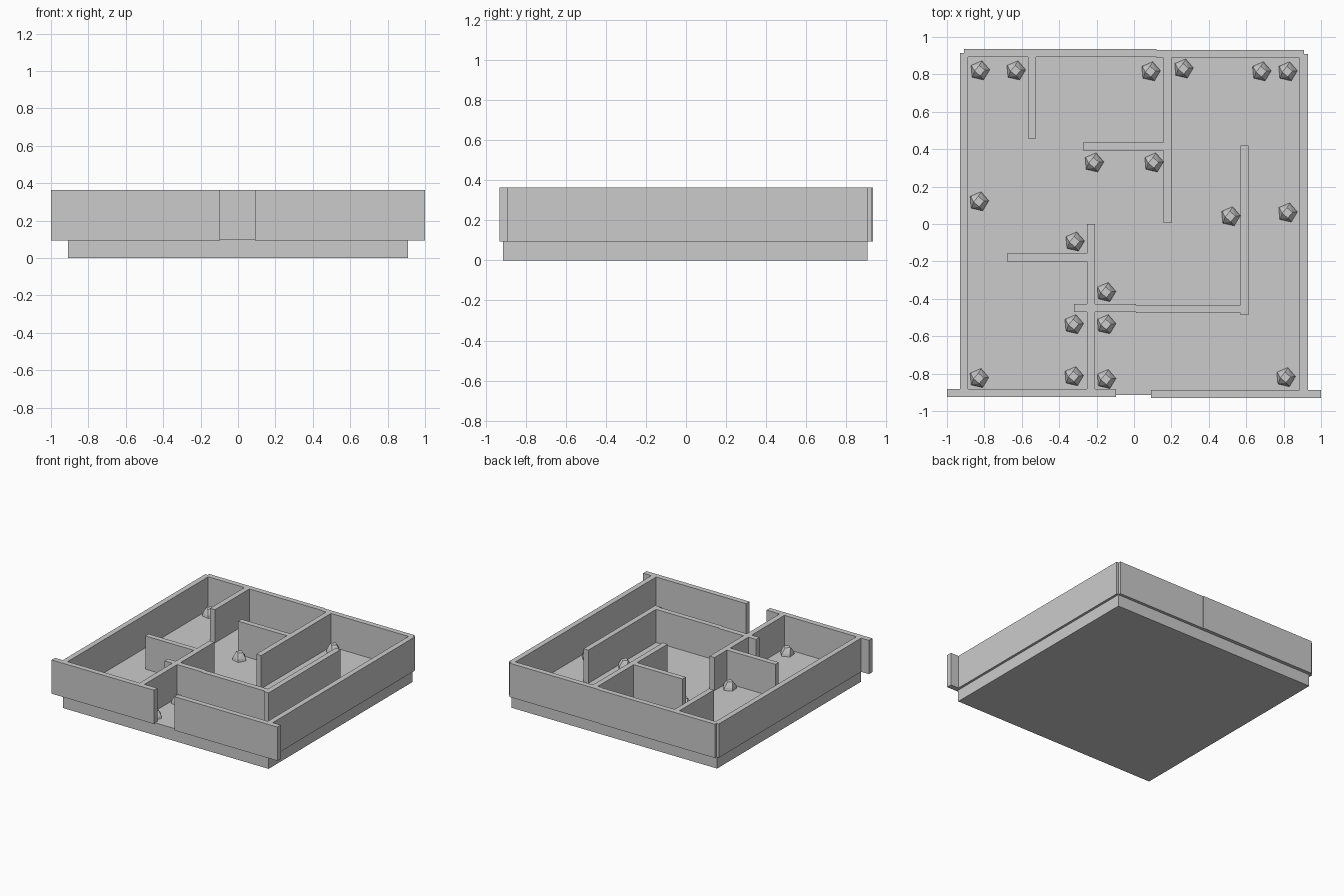
import bpy, bmesh, math

if "Cube" in bpy.data.objects:
    bpy.data.objects.remove(bpy.data.objects["Cube"])

grey = bpy.data.materials.new("stone_grey")
grey.diffuse_color = (0.6, 0.6, 0.6, 1)
grey.use_nodes = True
grey.node_tree.nodes["Principled BSDF"].inputs["Base Color"].default_value = grey.diffuse_color

FLOOR_TOP, WALL_TOP = 0.1, 0.365


def finish(name, bm):
    bmesh.ops.recalc_face_normals(bm, faces=bm.faces)
    mesh = bpy.data.meshes.new(name)
    bm.to_mesh(mesh)
    bm.free()
    mesh.materials.append(grey)
    obj = bpy.data.objects.new(name, mesh)
    bpy.context.collection.objects.link(obj)
    return obj


def box(name, x0, x1, y0, y1, z0=0.095, z1=WALL_TOP):
    bm = bmesh.new()
    bmesh.ops.create_cube(bm, size=1)
    for v in bm.verts:
        v.co = ((x0 + x1) / 2 + v.co.x * (x1 - x0),
                (y0 + y1) / 2 + v.co.y * (y1 - y0),
                (z0 + z1) / 2 + v.co.z * (z1 - z0))
    return finish(name, bm)


def ring(radius, sides, turn, z):
    return [(radius * math.cos(math.radians(turn + 360 * i / sides)),
             radius * math.sin(math.radians(turn + 360 * i / sides)), z)
            for i in range(sides)]


# Floor slab
box("floor_slab", -0.91, 0.91, -0.913, 0.907, 0, FLOOR_TOP)

# Outer walls, with a doorway in the front
box("front_wall_left", -1.0, -0.095, -0.926, -0.883)
box("front_wall_right", 0.09, 1.0, -0.931, -0.888)
box("left_wall", -0.931, -0.888, -0.885, 0.915)
box("right_wall", 0.886, 0.929, -0.89, 0.91)
box("back_wall_left", -0.91, 0.12, 0.892, 0.935)
box("back_wall_right", 0.12, 0.91, 0.887, 0.93)

# Inner partitions
box("partition_back_left", -0.567, -0.524, 0.457, 0.9)
box("partition_back_middle", 0.158, 0.201, 0.005, 0.9)
box("partition_back_branch", -0.273, 0.16, 0.392, 0.435)
box("partition_right", 0.569, 0.612, -0.487, 0.42)
box("partition_cross_left", -0.32, 0.012, -0.47, -0.427)
box("partition_cross_right", 0.012, 0.57, -0.477, -0.434)
box("partition_front", -0.252, -0.209, -0.89, 0.0)
box("partition_front_branch", -0.68, -0.25, -0.2, -0.157)

# Small faceted rocks: pentagon foot, narrower turned top
bm = bmesh.new()
for co in ring(0.054, 5, 5, FLOOR_TOP) + ring(0.05, 5, 5, FLOOR_TOP + 0.02) \
        + ring(0.028, 4, 5, FLOOR_TOP + 0.06):
    bm.verts.new(co)
hull = bmesh.ops.convex_hull(bm, input=bm.verts)
rock_mesh = finish("rock", bm)
spots = [(-.825, .82), (-.633, .82), (.088, .815), (.264, .83), (.68, .815),
         (.82, .815), (-.215, .328), (.104, .328), (-.83, .12), (.515, .04),
         (.82, .06), (-.318, -.095), (-.15, -.365), (-.323, -.537),
         (-.15, -.537), (-.83, -.825), (-.323, -.815), (-.15, -.83), (.81, -.82)]
rock_mesh.location.xy = spots[0]
for spot in spots[1:]:
    rock = bpy.data.objects.new("rock", rock_mesh.data)
    rock.location.xy = spot
    bpy.context.collection.objects.link(rock)
